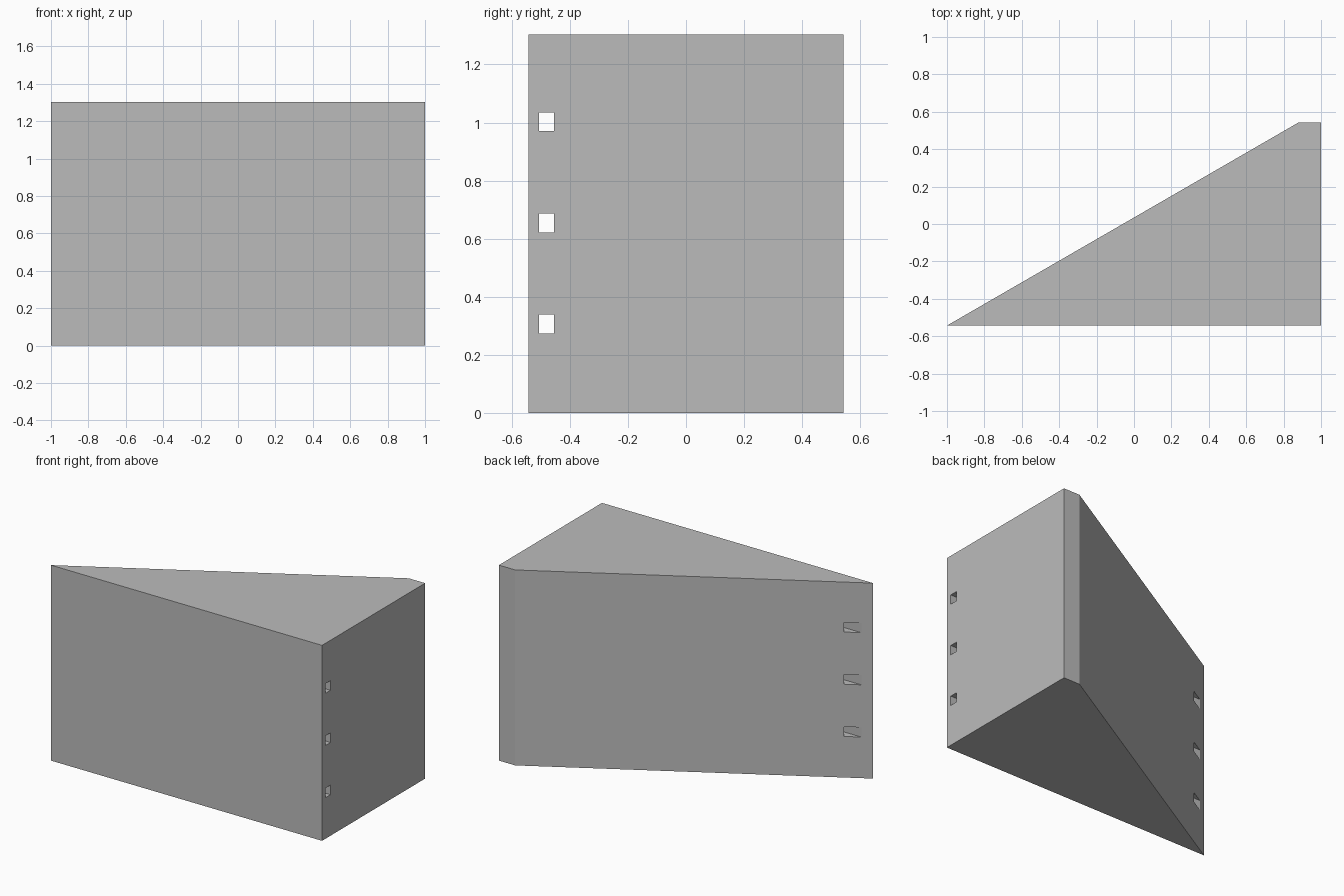
import bpy
import bmesh

cube = bpy.data.objects.get("Cube")
if cube:
    bpy.data.objects.remove(cube, do_unlink=True)

HEIGHT = 1.303
DEPTH = 0.543

grey = bpy.data.materials.new("plain_grey")
grey.use_nodes = True
grey.diffuse_color = (0.5, 0.5, 0.5, 1)
grey.node_tree.nodes["Principled BSDF"].inputs["Base Color"].default_value = grey.diffuse_color


def prism(name, outline, bottom, top):
    """Extrude a counter-clockwise plan outline between two heights."""
    bm = bmesh.new()
    base = bm.faces.new([bm.verts.new((x, y, bottom)) for x, y in outline])
    ext = bmesh.ops.extrude_face_region(bm, geom=[base])
    verts = [v for v in ext["geom"] if isinstance(v, bmesh.types.BMVert)]
    bmesh.ops.translate(bm, verts=verts, vec=(0, 0, top - bottom))
    bmesh.ops.recalc_face_normals(bm, faces=bm.faces)
    mesh = bpy.data.meshes.new(name)
    bm.to_mesh(mesh)
    bm.free()
    mesh.materials.append(grey)
    obj = bpy.data.objects.new(name, mesh)
    bpy.context.collection.objects.link(obj)
    return obj


# Wedge block with a blunted back corner
wedge = prism("wedge_block",
              [(-1, -DEPTH), (1, -DEPTH), (1, DEPTH), (0.88, DEPTH)], 0, HEIGHT)

# Three rectangular slots running lengthwise near the front face
cutters = []
for i in (-1, 0, 1):
    mid = 0.654 + i * 0.348
    cutter = prism("slot_cutter",
                   [(-1.2, -0.507), (1.2, -0.507), (1.2, -0.455), (-1.2, -0.455)],
                   mid - 0.032, mid + 0.032)
    cutter.hide_render = True
    cutters.append(cutter)
    mod = wedge.modifiers.new("slot", "BOOLEAN")
    mod.operation = "DIFFERENCE"
    mod.solver = "EXACT"
    mod.object = cutter

# Bake the slots and discard the cutters
bpy.context.view_layer.update()
graph = bpy.context.evaluated_depsgraph_get()
carved = bpy.data.meshes.new_from_object(wedge.evaluated_get(graph))
wedge.modifiers.clear()
wedge.data = carved
for cutter in cutters:
    bpy.data.objects.remove(cutter, do_unlink=True)
